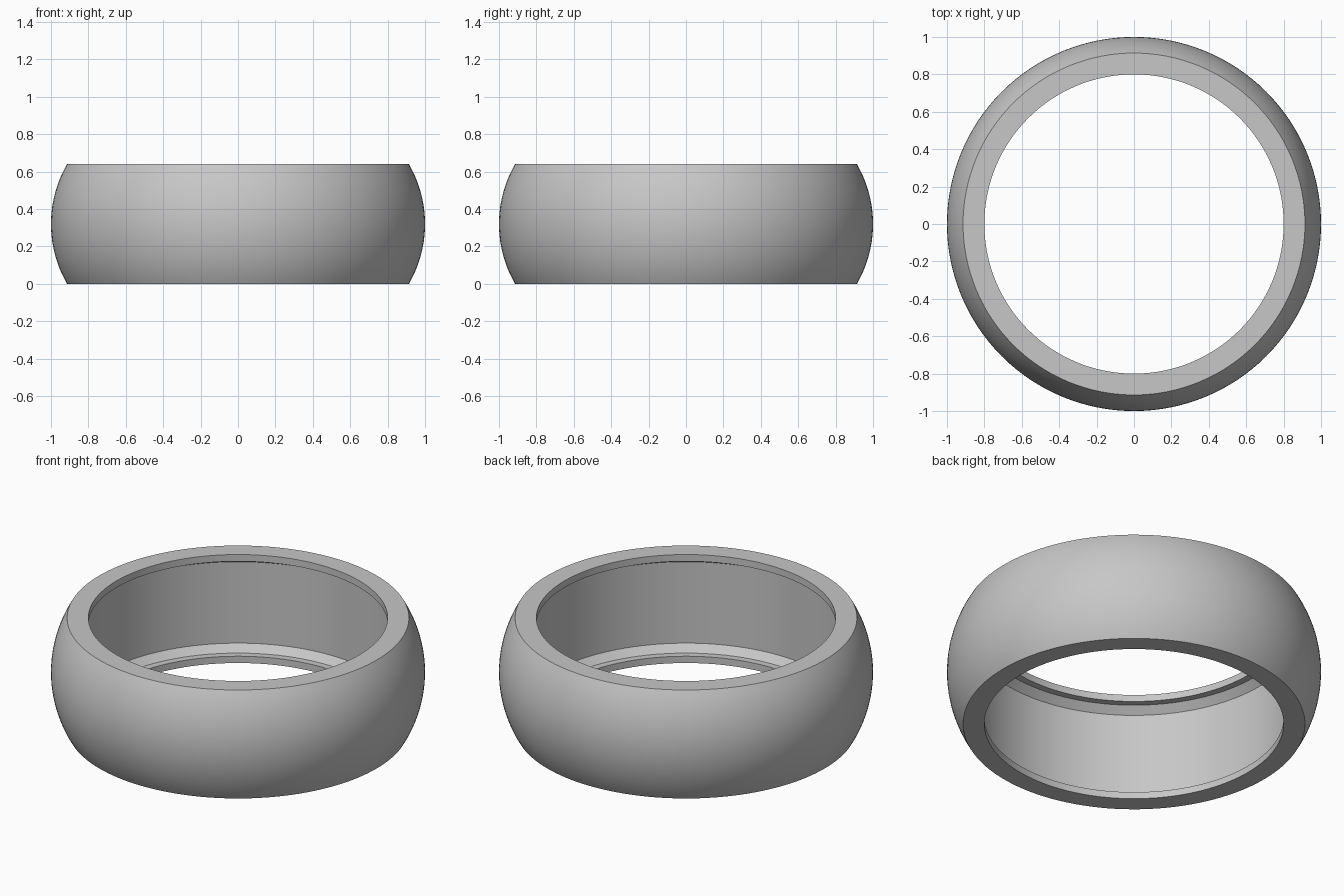
import bpy, bmesh, math

cube = bpy.data.objects.get("Cube")
if cube:
    bpy.data.objects.remove(cube, do_unlink=True)

SEGMENTS = 128
HEIGHT = 0.64
MID = HEIGHT / 2
RIM = 0.914      # outer radius at the flat rims
LIP = 0.80       # opening radius
STEP = 0.04      # lip thickness, ledge width and chamfer size

# Plain grey metal
grey = bpy.data.materials.new("grey_metal")
grey.use_nodes = True
color = (0.57, 0.57, 0.57, 1)
grey.diffuse_color = color
grey.node_tree.nodes["Principled BSDF"].inputs["Base Color"].default_value = color

# Bulging outer arc, from the bottom rim to the top rim
bulge = 1 - RIM
arc_radius = (MID ** 2 + bulge ** 2) / (2 * bulge)
half_angle = math.asin(MID / arc_radius)
ARC_STEPS = 24
profile = []
for i in range(ARC_STEPS + 1):
    a = half_angle * (2 * i / ARC_STEPS - 1)
    profile.append((1 - arc_radius + arc_radius * math.cos(a),
                    MID + arc_radius * math.sin(a)))

# Inner lip, ledge and chamfer, mirrored top to bottom around the recessed wall
lip = [(LIP, 0), (LIP, STEP), (LIP + STEP, STEP), (LIP + 2 * STEP, 2 * STEP)]
profile += [(r, HEIGHT - z) for r, z in lip]
profile += lip[::-1]

# Revolve the closed profile
bm = bmesh.new()
rings = []
for s in range(SEGMENTS):
    a = math.tau * s / SEGMENTS
    rings.append([bm.verts.new((r * math.cos(a), r * math.sin(a), z))
                  for r, z in profile])
count = len(profile)
for s in range(SEGMENTS):
    here, there = rings[s], rings[(s + 1) % SEGMENTS]
    for i in range(count):
        j = (i + 1) % count
        bm.faces.new((here[i], there[i], there[j], here[j]))
bmesh.ops.recalc_face_normals(bm, faces=bm.faces)

mesh = bpy.data.meshes.new("ring_band")
bm.to_mesh(mesh)
bm.free()
mesh.materials.append(grey)
ring = bpy.data.objects.new("ring_band", mesh)
bpy.context.collection.objects.link(ring)

# Smooth curves, crisp rims
bpy.ops.object.select_all(action='DESELECT')
ring.select_set(True)
bpy.context.view_layer.objects.active = ring
bpy.ops.object.shade_smooth_by_angle(angle=math.radians(25))
